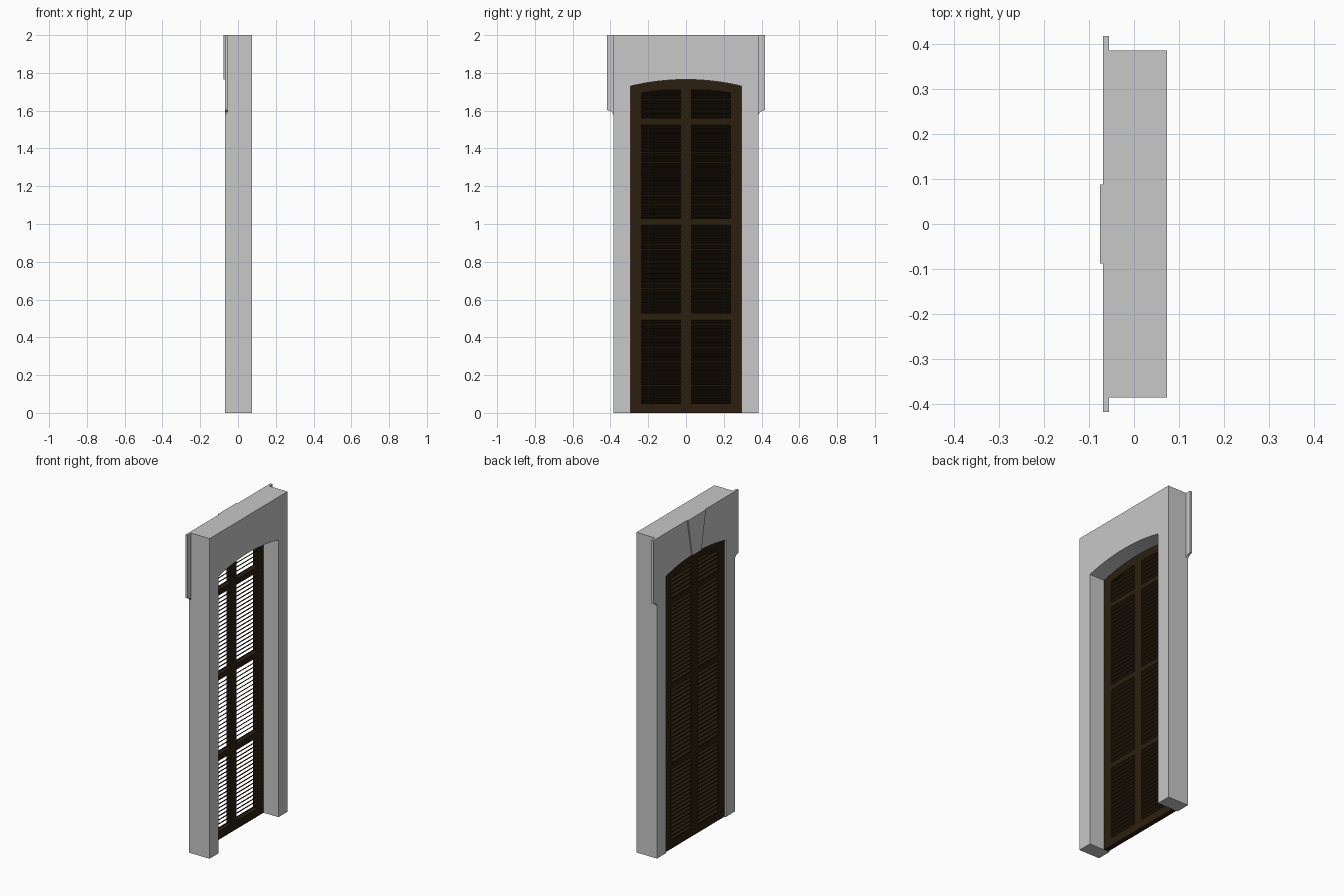
import bpy, bmesh, math

if "Cube" in bpy.data.objects:
    bpy.data.objects.remove(bpy.data.objects["Cube"])


def material(name, rgb):
    m = bpy.data.materials.new(name)
    m.diffuse_color = (*rgb, 1)
    m.use_nodes = True
    m.node_tree.nodes["Principled BSDF"].inputs["Base Color"].default_value = m.diffuse_color
    return m


STONE = material("pale grey stone", (0.58, 0.58, 0.58))
WOOD = material("dark brown wood", (0.024, 0.0145, 0.0045))

HALF, SPRING, RISE = 0.295, 1.73, 0.035      # opening half width and arch
RADIUS = (HALF ** 2 + RISE ** 2) / (2 * RISE)


def arch(y):
    return SPRING + RISE - RADIUS + math.sqrt(RADIUS ** 2 - y * y)


def arc(y0, y1, n, drop=0.0):
    ys = [y0 + (y1 - y0) * i / n for i in range(n + 1)]
    return [(y, arch(y) - drop) for y in ys]


def rect(y0, y1, z0, z1):
    return [(y0, z0), (y1, z0), (y1, z1), (y0, z1)]


def prism(bm, pts, x0, x1):
    """Extrude a y-z outline from x0 to x1."""
    a = [bm.verts.new((x0, y, z)) for y, z in pts]
    b = [bm.verts.new((x1, y, z)) for y, z in pts]
    bm.faces.new(a)
    bm.faces.new(b[::-1])
    for i in range(len(pts)):
        j = (i + 1) % len(pts)
        bm.faces.new((a[i], b[i], b[j], a[j]))


def finish(name, bm, mat):
    bmesh.ops.recalc_face_normals(bm, faces=bm.faces)
    me = bpy.data.meshes.new(name)
    bm.to_mesh(me)
    bm.free()
    me.materials.append(mat)
    ob = bpy.data.objects.new(name, me)
    bpy.context.collection.objects.link(ob)


# Stone surround with arched opening
bm = bmesh.new()
prism(bm, [(-0.385, 0), (-HALF, 0)] + arc(-HALF, HALF, 16)
      + [(HALF, 0), (0.385, 0), (0.385, 2), (-0.385, 2)], -0.069, 0.073)
finish("stone_surround", bm, STONE)

# Keystone plate
bm = bmesh.new()
prism(bm, arc(-0.045, 0.045, 4) + [(0.088, 2), (-0.088, 2)], -0.076, -0.069)
finish("keystone", bm, STONE)

RAILS = [(0, 0.05), (0.497, 0.53), (1.0, 1.03), (1.53, 1.56)]
X0, X1 = -0.06, -0.03
PITCH = 0.0255

for side, s in (("left", -1), ("right", 1)):
    # Projecting ear of the lintel, with a splayed foot
    bm = bmesh.new()
    prism(bm, [(s * y, z) for y, z in ((0.385, 1.58), (0.393, 1.594), (0.405, 1.6),
                                      (0.418, 1.604), (0.418, 2), (0.385, 2))],
          -0.069, -0.055)
    finish(side + "_lintel_ear", bm, STONE)

    # Shutter leaf: stiles, rails and arched head
    bm = bmesh.new()
    for y0, y1 in ((0, 0.03), (0.235, HALF)):
        prism(bm, [(s * y0, 0), (s * y1, 0)] + arc(s * y1, s * y0, 3), X0, X1)
    for z0, z1 in RAILS:
        prism(bm, rect(s * 0.03, s * 0.235, z0, z1), X0, X1)
    prism(bm, arc(s * 0.03, s * 0.235, 8, 0.05) + arc(s * 0.235, s * 0.03, 8), X0, X1)
    finish(side + "_shutter_frame", bm, WOOD)

    # Louvre slats, sloping down towards the keystone side
    bm = bmesh.new()
    tops = [r[0] for r in RAILS[1:]] + [1.715]
    for (_, z0), z1 in zip(RAILS, tops):
        n = round((z1 - z0) / PITCH)
        step = (z1 - z0) / n
        for i in range(n):
            z = z0 + i * step
            y0, y1 = s * 0.03, s * 0.235
            section = [(X0 + 0.002, z), (X0 + 0.002, z + 0.006),
                       (X1 - 0.002, z + step), (X1 - 0.002, z + step - 0.006)]
            a = [bm.verts.new((x, y0, h)) for x, h in section]
            b = [bm.verts.new((x, y1, h)) for x, h in section]
            bm.faces.new(a)
            bm.faces.new(b[::-1])
            for k in range(4):
                j = (k + 1) % 4
                bm.faces.new((a[k], b[k], b[j], a[j]))
    finish(side + "_shutter_slats", bm, WOOD)
